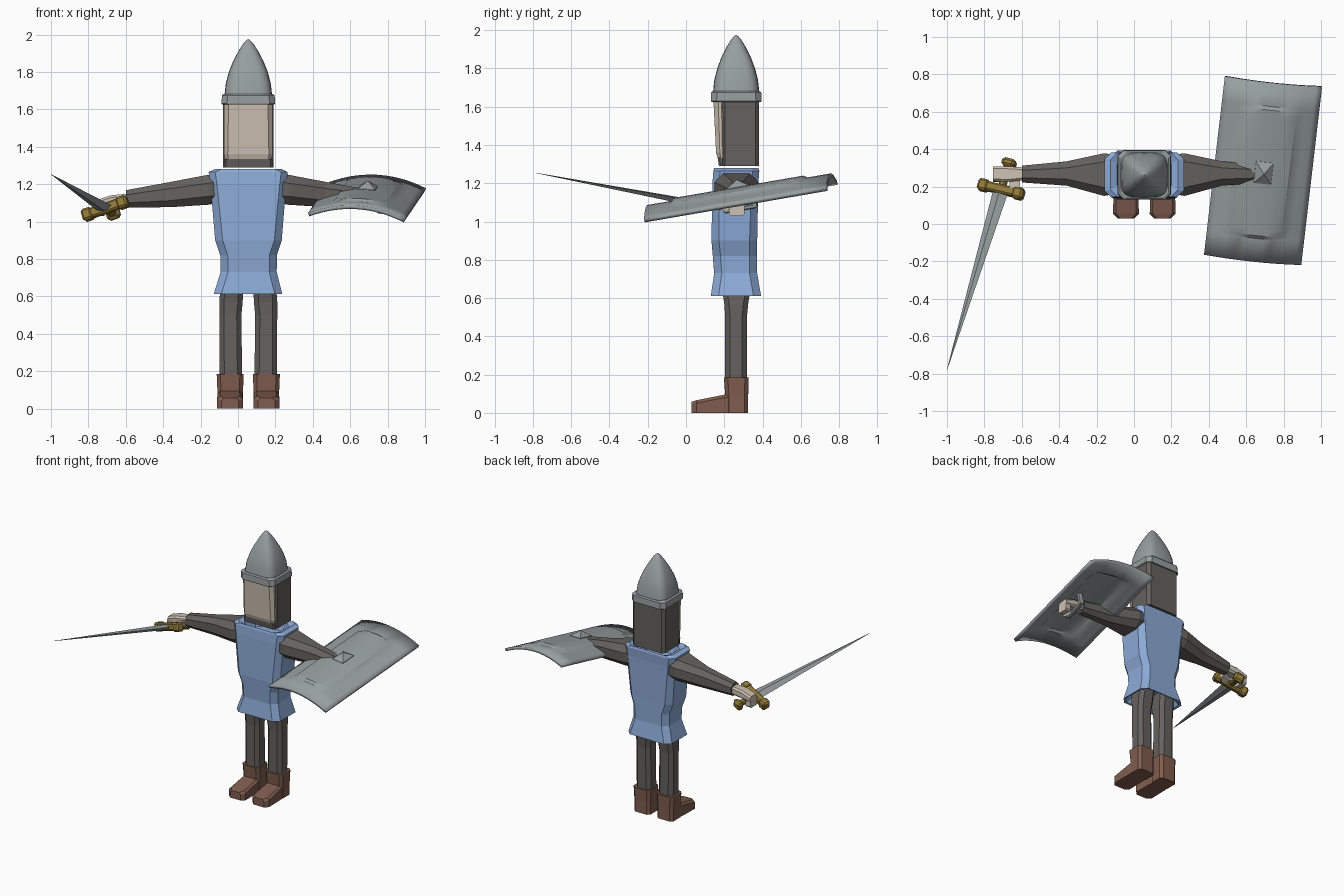
import bpy, bmesh, math
from mathutils import Vector, Matrix

if "Cube" in bpy.data.objects:
    bpy.data.objects.remove(bpy.data.objects["Cube"])

CX, CY = 0.055, 0.265          # body axis

def mat(name, r, g, b):
    m = bpy.data.materials.new(name)
    m.diffuse_color = (r, g, b, 1)
    m.use_nodes = True
    m.node_tree.nodes["Principled BSDF"].inputs["Base Color"].default_value = m.diffuse_color
    return m

BLUE = mat("blue cloth", .265, .405, .68)
SKIN = mat("skin", .61, .53, .445)
MAIL = mat("dark mail", .13, .12, .112)
BROWN = mat("brown leather", .215, .11, .078)
GOLD = mat("brass", .29, .195, .04)
STEEL = mat("steel", .31, .345, .345)

def finish(name, bm, material, smooth=False):
    bmesh.ops.recalc_face_normals(bm, faces=bm.faces)
    me = bpy.data.meshes.new(name)
    bm.to_mesh(me)
    bm.free()
    ob = bpy.data.objects.new(name, me)
    bpy.context.collection.objects.link(ob)
    me.materials.append(material)
    if smooth:
        bpy.ops.object.select_all(action='DESELECT')
        ob.select_set(True)
        bpy.context.view_layer.objects.active = ob
        bpy.ops.object.shade_smooth_by_angle(angle=math.radians(30))
    return ob

def loft(name, rings, material, smooth=False):
    bm = bmesh.new()
    vs = [[bm.verts.new(p) for p in r] for r in rings]
    n = len(vs[0])
    for a, b in zip(vs, vs[1:]):
        for i in range(n):
            bm.faces.new((a[i], a[(i + 1) % n], b[(i + 1) % n], b[i]))
    bm.faces.new(vs[0])
    bm.faces.new(vs[-1])
    return finish(name, bm, material, smooth)

def octagon(a0, a1, b0, b1, c):
    """Rectangle with chamfered corners."""
    return [(a0 + c, b0), (a1 - c, b0), (a1, b0 + c), (a1, b1 - c),
            (a1 - c, b1), (a0 + c, b1), (a0, b1 - c), (a0, b0 + c)]

def zring(z, x0, x1, y0, y1, c):
    return [(x, y, z) for x, y in octagon(x0, x1, y0, y1, c)]

def xring(x, y0, y1, z0, z1, c):
    return [(x, y, z) for y, z in octagon(y0, y1, z0, z1, c)]

def frame(origin, x, y):
    """Matrix with local x, y along the given directions."""
    x = Vector(x).normalized()
    y = Vector(y)
    y = (y - x * y.dot(x)).normalized()
    m = Matrix((x, y, x.cross(y))).transposed().to_4x4()
    m.translation = Vector(origin)
    return m

def box(name, m, centre, size, material, bevel=0.0):
    bm = bmesh.new()
    bmesh.ops.create_cube(bm, size=1)
    bmesh.ops.scale(bm, vec=size, verts=bm.verts)
    if bevel:
        bmesh.ops.bevel(bm, geom=bm.edges[:], offset=bevel, segments=1, affect='EDGES')
    bmesh.ops.translate(bm, vec=centre, verts=bm.verts)
    bm.transform(m)
    return finish(name, bm, material)

def flip(ring):
    return [(2 * CX - x, y, z) for x, y, z in ring]

# Tunic: hem hollow below, recessed neck above
loft("tunic", [
    zring(.68, -.07, .18, .165, .355, .04), zring(.615, -.115, .225, .14, .38, .04),
    zring(.612, -.13, .237, .13, .392, .04), zring(.73, -.093, .207, .147, .372, .04),
    zring(.82, -.095, .208, .14, .372, .04), zring(.90, -.122, .234, .133, .372, .04),
    zring(1.2, -.148, .258, .138, .378, .035), zring(1.265, -.157, .266, .143, .383, .035),
    zring(1.28, -.125, .235, .148, .378, .035), zring(1.265, -.09, .2, .165, .36, .04),
    zring(1.20, -.06, .17, .185, .34, .04)], BLUE)

# Head: mail hood with a face plate of skin
loft("hood", [zring(1.29, -.08, .19, .183, .382, .02),
              zring(1.66, -.08, .19, .183, .382, .02)], MAIL)
loft("chin_guard", [zring(1.29, -.075, .185, .172, .2, .01),
                    zring(1.335, -.075, .185, .165, .2, .01)], MAIL)
loft("face", [zring(1.325, -.068, .178, .168, .21, .015),
              zring(1.36, -.075, .185, .157, .21, .02),
              zring(1.64, -.075, .185, .143, .21, .025)], SKIN)

# Helmet: band and rounded-square pointed dome
loft("helmet_band", [zring(1.625, CX - .138, CX + .138, .133, .392, .03),
                     zring(1.63, CX - .143, CX + .143, .13, .395, .03),
                     zring(1.675, CX - .141, CX + .141, .132, .393, .03),
                     zring(1.683, CX - .13, CX + .13, .14, .385, .03)], STEEL)

def rounded_square(z, r, p, n=24):
    out = []
    for i in range(n):
        a = 2 * math.pi * i / n
        c, s = math.cos(a), math.sin(a)
        out.append((CX + r * math.copysign(abs(c) ** p, c),
                    CY - .003 + .95 * r * math.copysign(abs(s) ** p, s), z))
    return out

dome = [(1.67, .128, .5), (1.74, .12, .52), (1.80, .104, .56), (1.86, .08, .65),
        (1.915, .051, .8), (1.95, .028, .9), (1.968, .012, 1), (1.975, .002, 1)]
loft("helmet_dome", [rounded_square(*d) for d in dome], STEEL, True)

# Legs and boots, one pair mirrored about the body axis
for side, f in (("right", lambda r: r), ("left", flip)):
    loft(side + "_leg", [f(zring(z, *b, .025)) for z, b in (
        (.17, (-.098, .022, .205, .318)), (.5, (-.1, .018, .205, .318)),
        (.57, (-.1, .025, .2, .325)), (.70, (-.09, .03, .18, .345)))], MAIL)
    loft(side + "_boot_shaft", [f(zring(.0, -.11, .027, .205, .325, .02)),
                                f(zring(.09, -.11, .027, .205, .325, .02)),
                                f(zring(.185, -.114, .03, .198, .328, .02))], BROWN)
    foot = []
    for y, w, h in ((.03, .045, .058), (.055, .069, .066), (.2, .066, .095), (.25, .06, .1)):
        x = -.043
        foot.append(f([(x - w, y, 0), (x + w, y, 0), (x + w, y, h - .015),
                       (x + w - .015, y, h), (x - w + .015, y, h), (x - w, y, h - .015)]))
    loft(side + "_foot", foot, BROWN)
    # Arms stretched sideways, tapering at elbow and wrist
    loft(side + "_arm", [f(xring(*b)) for b in (
        (-.10, .16, .37, 1.10, 1.255, .04), (-.16, .15, .378, 1.09, 1.25, .045),
        (-.36, .205, .335, 1.077, 1.212, .035), (-.598, .222, .312, 1.075, 1.168, .025))], MAIL)
    # Hands: palm, curled fingers and thumb
    loft(side + "_palm", [f(xring(*b)) for b in (
        (-.58, .235, .302, 1.09, 1.15, .012), (-.68, .225, .308, 1.08, 1.14, .012),
        (-.755, .23, .308, 1.07, 1.115, .012))], SKIN)
    loft(side + "_fingers", [f(xring(*b)) for b in (
        (-.715, .225, .305, 1.03, 1.08, .01), (-.755, .225, .305, 1.03, 1.10, .01))], SKIN)
    loft(side + "_thumb", [f(xring(*b)) for b in (
        (-.61, .175, .25, 1.08, 1.125, .01), (-.665, .165, .24, 1.06, 1.11, .01))], SKIN)

# Sword: local x along the guard, local y along the blade
base, tip = Vector((-.71, .185, 1.07)), Vector((-1.0, -.78, 1.253))
S = frame(base, (.24, -.065, .085), tip - base)
S = frame(base, tip - base, (.24, -.065, .085))     # x blade, y guard
length = (tip - base).length
loft("sword_blade", [[S @ Vector(p) for p in ((x, -w, 0), (x, 0, -t), (x, w, 0), (x, 0, t))]
                     for x, w, t in ((0, .043, .02), (length, .001, .001))], STEEL)
box("sword_guard", S, (0, 0, 0), (.05, .25, .055), GOLD, .01)
for s in (-1, 1):
    box("guard_end", S, (0, s * .1, 0), (.064, .06, .066), GOLD, .012)
box("sword_grip", S, (-.075, 0, 0), (.14, .038, .038), GOLD, .008)
box("sword_pommel", S, (-.15, 0, 0), (.045, .075, .065), GOLD, .014)

# Shield: bowed plate with raised panel; local x across, local y along
H = frame((.69, .285, 1.112), (.52, -.055, -.033), (.1, .955, .165))

def bow(u):
    return .057 * (1 - (u / .262) ** 2)

us = [-.262, -.23, -.19, -.155, -.137, -.09, -.045, 0, .045, .09, .137, .155, .19, .23, .262]
vs = [-.487, -.36, -.342, -.31, 0, .31, .342, .36, .487]
bm = bmesh.new()
grid = []
for v in vs:
    row = []
    for u in us:
        inside = abs(u) < .14 and abs(v) < .345 and not (abs(u) > .13 and abs(v) > .33)
        row.append(bm.verts.new(H @ Vector((u, v, bow(u) + (.013 if inside else 0)))))
    grid.append(row)
for a, b in zip(grid, grid[1:]):
    for i in range(len(us) - 1):
        bm.faces.new((a[i], a[i + 1], b[i + 1], b[i]))
shield = finish("shield", bm, STEEL, True)
sol = shield.modifiers.new("thickness", 'SOLIDIFY')
sol.thickness, sol.offset = .02, (-1 if shield.data.polygons[0].normal.z > 0 else 1)

# Shield boss spike and hand grip beneath
loft("shield_boss", [[H @ Vector((x * r, y * r * 1.25, z)) for x, y in ((-1, -1), (1, -1), (1, 1), (-1, 1))]
                     for r, z in ((.05, .05), (.047, .072), (.001, .108))], STEEL)
box("shield_grip", H, (.08, 0, -.04), (.03, .17, .025), STEEL, .006)
for s in (-1, 1):
    box("grip_post", H, (.08, s * .08, 0), (.03, .02, .09), STEEL)
